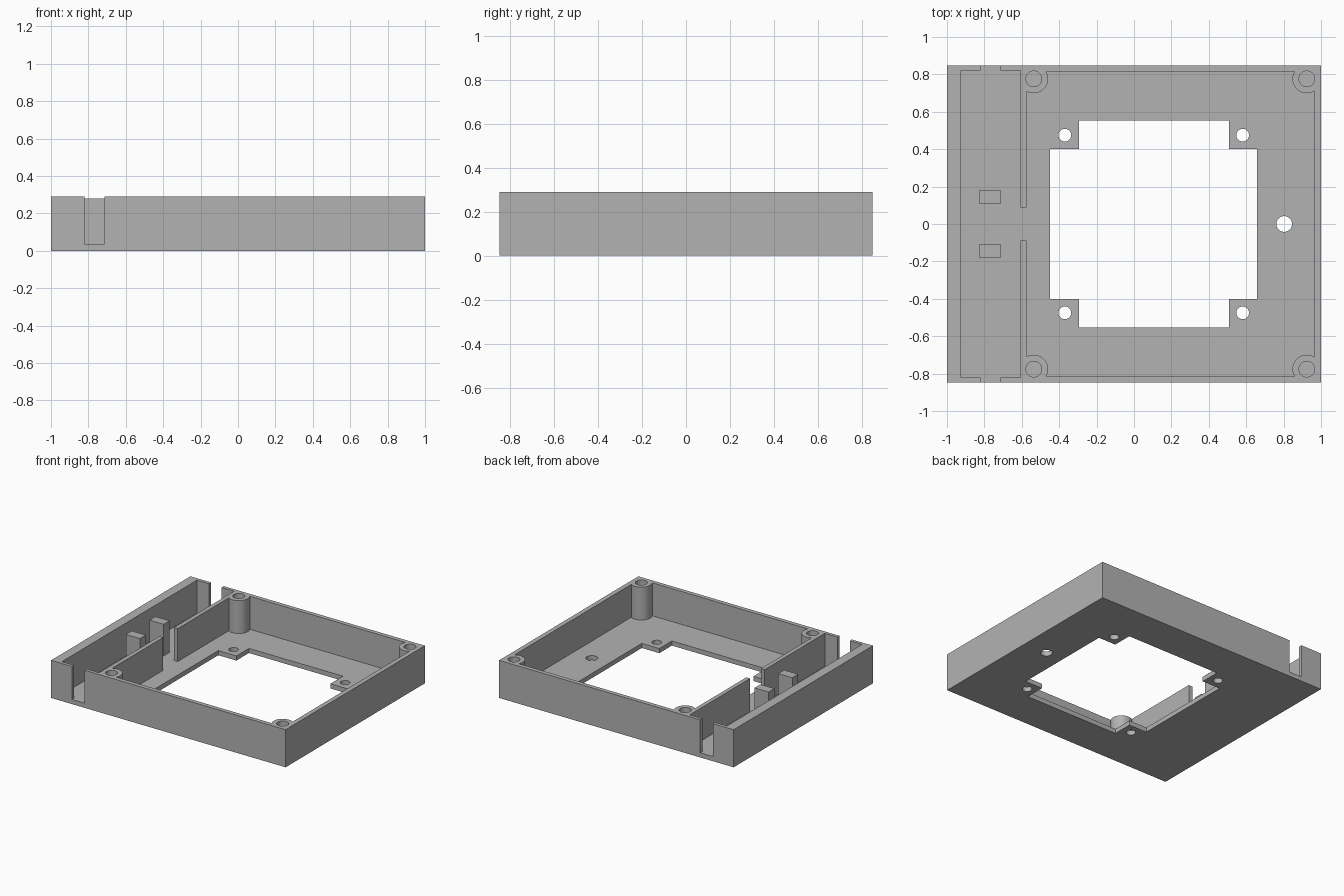
import bpy
import bmesh
import math
from mathutils import Matrix, Vector

if "Cube" in bpy.data.objects:
    bpy.data.objects.remove(bpy.data.objects["Cube"])

HEIGHT, FLOOR, OVER = 0.29, 0.036, 0.4

grey = bpy.data.materials.new("plain grey")
grey.use_nodes = True
grey.diffuse_color = (0.45, 0.45, 0.45, 1)
grey.node_tree.nodes["Principled BSDF"].inputs["Base Color"].default_value = (0.45, 0.45, 0.45, 1)


def finish(name, bm):
    mesh = bpy.data.meshes.new(name)
    bm.to_mesh(mesh)
    bm.free()
    mesh.materials.append(grey)
    obj = bpy.data.objects.new(name, mesh)
    bpy.context.collection.objects.link(obj)
    return obj


def box(name, x0, x1, y0, y1, z0, z1):
    low, high = Vector((x0, y0, z0)), Vector((x1, y1, z1))
    bm = bmesh.new()
    place = Matrix.Translation((low + high) / 2) @ Matrix.Diagonal((*(high - low), 1))
    bmesh.ops.create_cube(bm, size=1, matrix=place)
    return finish(name, bm)


def cylinder(name, x, y, radius, z0, z1):
    bm = bmesh.new()
    bmesh.ops.create_cone(bm, cap_ends=True, segments=48, radius1=radius, radius2=radius,
                          depth=z1 - z0, matrix=Matrix.Translation((x, y, (z0 + z1) / 2)))
    return finish(name, bm)


def cut(target, cutter):
    """Subtract the cutter from the target and discard the cutter."""
    mod = target.modifiers.new("cut", "BOOLEAN")
    mod.operation = "DIFFERENCE"
    mod.solver = "EXACT"
    mod.object = cutter
    cutter.hide_render = True
    bpy.context.view_layer.objects.active = target
    bpy.ops.object.modifier_apply(modifier=mod.name)
    bpy.data.objects.remove(cutter)


# Tray block
tray = box("tray", -1, 1, -0.848, 0.848, 0, HEIGHT)

# Main compartment, leaving a round screw boss in each corner
bosses = [(x, y) for x in (-0.536, 0.924) for y in (-0.776, 0.776)]
pocket = box("main_pocket", -0.576, 0.964, -0.815, 0.815, FLOOR, OVER)
for x, y in bosses:
    cut(pocket, cylinder("boss_shape", x, y, 0.077, -0.1, 0.5))
cut(tray, pocket)

# Side compartment, separated by a thin divider with a central gap
cut(tray, box("side_pocket", -0.926, -0.608, -0.822, 0.822, FLOOR, OVER))
cut(tray, box("divider_gap", -0.65, -0.55, -0.088, 0.088, FLOOR, OVER))

# Cable notches through the front and back walls
for side in (-1, 1):
    y0, y1 = sorted((side * 0.8, side * 0.9))
    cut(tray, box("cable_notch", -0.822, -0.715, y0, y1, FLOOR, OVER))

# Stepped opening in the floor
opening = box("wide_opening", -0.448, 0.657, -0.4, 0.4, -0.1, 0.1)
cut(tray, opening)
cut(tray, box("long_opening", -0.294, 0.508, -0.553, 0.553, -0.1, 0.1))

# Blind holes in the bosses, mounting holes and cable hole in the floor
for x, y in bosses:
    cut(tray, cylinder("boss_hole", x, y, 0.042, FLOOR, OVER))
for x in (-0.37, 0.581):
    for y in (-0.475, 0.475):
        cut(tray, cylinder("mounting_hole", x, y, 0.034, -0.1, 0.1))
cut(tray, cylinder("cable_hole", 0.803, 0, 0.042, -0.1, 0.1))

bpy.ops.object.select_all(action="DESELECT")
tray.select_set(True)
bpy.context.view_layer.objects.active = tray
bpy.ops.object.shade_smooth_by_angle(angle=math.radians(30))

# Two support posts in the side compartment
box("back_post", -0.83, -0.71, 0.109, 0.18, FLOOR, 0.28)
box("front_post", -0.83, -0.71, -0.18, -0.109, FLOOR, 0.28)
